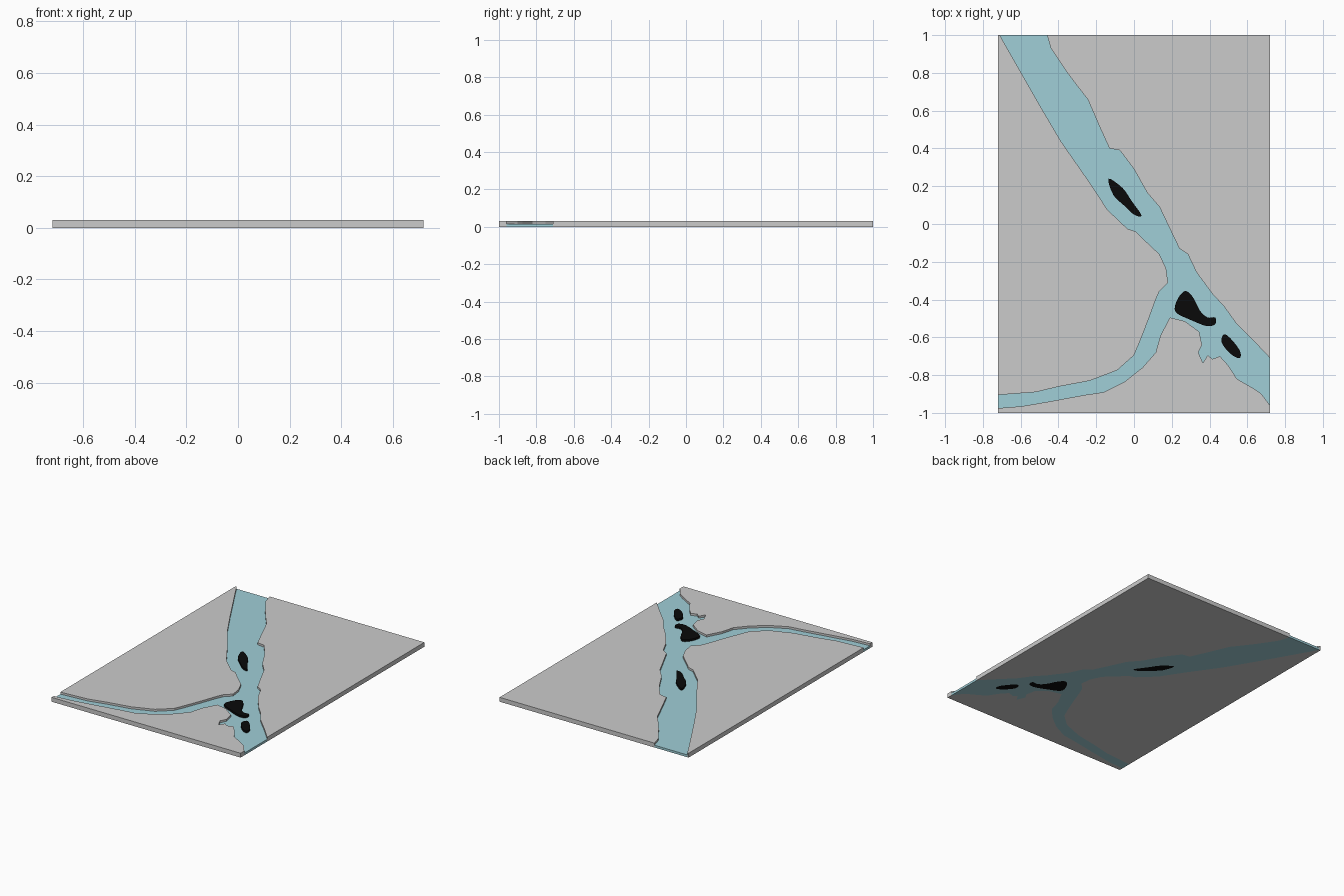
import bpy, bmesh

if "Cube" in bpy.data.objects:
    bpy.data.objects.remove(bpy.data.objects["Cube"])

X, Y = 0.72, 1.0          # half sizes of the tile
LAND, WATER = 0.03, 0.016  # heights


def smooth_loop(pts, n=4):
    """Closed Catmull-Rom loop through the points."""
    out, c = [], len(pts)
    for i in range(c):
        p = [pts[(i + k - 1) % c] for k in range(4)]
        for s in range(n):
            t = s / n
            out.append(tuple(0.5 * (2 * b + (d - a) * t + (2 * a - 5 * b + 4 * d - e) * t * t
                                    + (3 * b - a - 3 * d + e) * t ** 3)
                             for a, b, d, e in zip(*p)))
    return out


def material(name, color):
    m = bpy.data.materials.new(name)
    m.diffuse_color = color
    m.use_nodes = True
    m.node_tree.nodes["Principled BSDF"].inputs["Base Color"].default_value = m.diffuse_color
    return m


def plate(name, loops, height, mat=None):
    """Extruded flat outline; inner loops become holes."""
    cu = bpy.data.curves.new(name, 'CURVE')
    cu.dimensions, cu.fill_mode, cu.extrude = '2D', 'BOTH', height / 2
    for pts in loops:
        sp = cu.splines.new('POLY')
        sp.points.add(len(pts) - 1)
        for p, (x, y) in zip(sp.points, pts):
            p.co = (x, y, 0, 1)
        sp.use_cyclic_u = True
    tmp = bpy.data.objects.new(name + "_curve", cu)
    bpy.context.collection.objects.link(tmp)
    bpy.context.view_layer.update()
    me = bpy.data.meshes.new_from_object(
        tmp.evaluated_get(bpy.context.evaluated_depsgraph_get()))
    bpy.data.objects.remove(tmp)
    bm = bmesh.new()
    bm.from_mesh(me)
    bmesh.ops.remove_doubles(bm, verts=bm.verts, dist=1e-5)
    bmesh.ops.translate(bm, verts=bm.verts, vec=(0, 0, height / 2))
    bmesh.ops.recalc_face_normals(bm, faces=bm.faces)
    for f in bm.faces:
        f.smooth = False
    bm.to_mesh(me)
    bm.free()
    me.materials.clear()
    if mat:
        me.materials.append(mat)
    ob = bpy.data.objects.new(name, me)
    bpy.context.collection.objects.link(ob)


# River banks
east = [(-.46, Y), (-.44, .93), (-.36, .81), (-.30, .73), (-.245, .66), (-.18, .51),
        (-.13, .40), (-.075, .39), (0, .29), (.07, .165), (.135, .09), (.18, -.005),
        (.24, -.13), (.285, -.16), (.33, -.255), (.415, -.37), (.475, -.435),
        (.54, -.525), (.63, -.615), (X, -.71)]
west = [(-.71, Y), (-.68, .945), (-.50, .63), (-.385, .435), (-.235, .22), (-.14, .075),
        (-.035, -.025), (.01, -.04), (.055, -.085), (.135, -.16), (.17, -.235),
        (.18, -.31), (.135, -.355), (.115, -.40), (.075, -.51), (.03, -.625),
        (0, -.695), (-.09, -.775), (-.235, -.83), (-.395, -.86), (-.52, -.89), (-X, -.905)]
south = [(-X, -.975), (-.595, -.965), (-.45, -.94), (-.26, -.905), (-.16, -.89),
         (-.05, -.835), (.045, -.76), (.115, -.68), (.14, -.59), (.19, -.495),
         (.27, -.515), (.345, -.57), (.36, -.64), (.34, -.68), (.365, -.735),
         (.39, -.695), (.415, -.715), (.455, -.70), (.50, -.75), (.545, -.82),
         (.64, -.875), (.675, -.90), (X, -.96)]

# Island outlines
islands = [smooth_loop(p) for p in (
    [(-.135, .24), (-.06, .19), (-.015, .125), (.04, .045), (0, .05), (-.055, .10), (-.11, .155)],
    [(.27, -.355), (.31, -.385), (.35, -.46), (.39, -.495), (.43, -.495), (.43, -.53),
     (.385, -.54), (.305, -.51), (.22, -.465), (.23, -.40)],
    [(.475, -.585), (.51, -.605), (.56, -.67), (.56, -.71), (.515, -.69), (.465, -.63)])]

# Land plates
plate("east_land", [east + [(X, Y)]], LAND)
plate("west_land", [west + [(-X, Y)]], LAND)
plate("south_land", [south + [(X, -Y), (-X, -Y)]], LAND)

# Water sheet with island holes
plate("river_water", [east + south[::-1] + west[::-1]] + islands, WATER,
      material("water", (0.35, 0.62, 0.68, 1)))

# Islands
black = material("island_black", (0.003, 0.003, 0.003, 1))
for i, loop in enumerate(islands, 1):
    plate(f"island_{i}", [loop], LAND, black)
